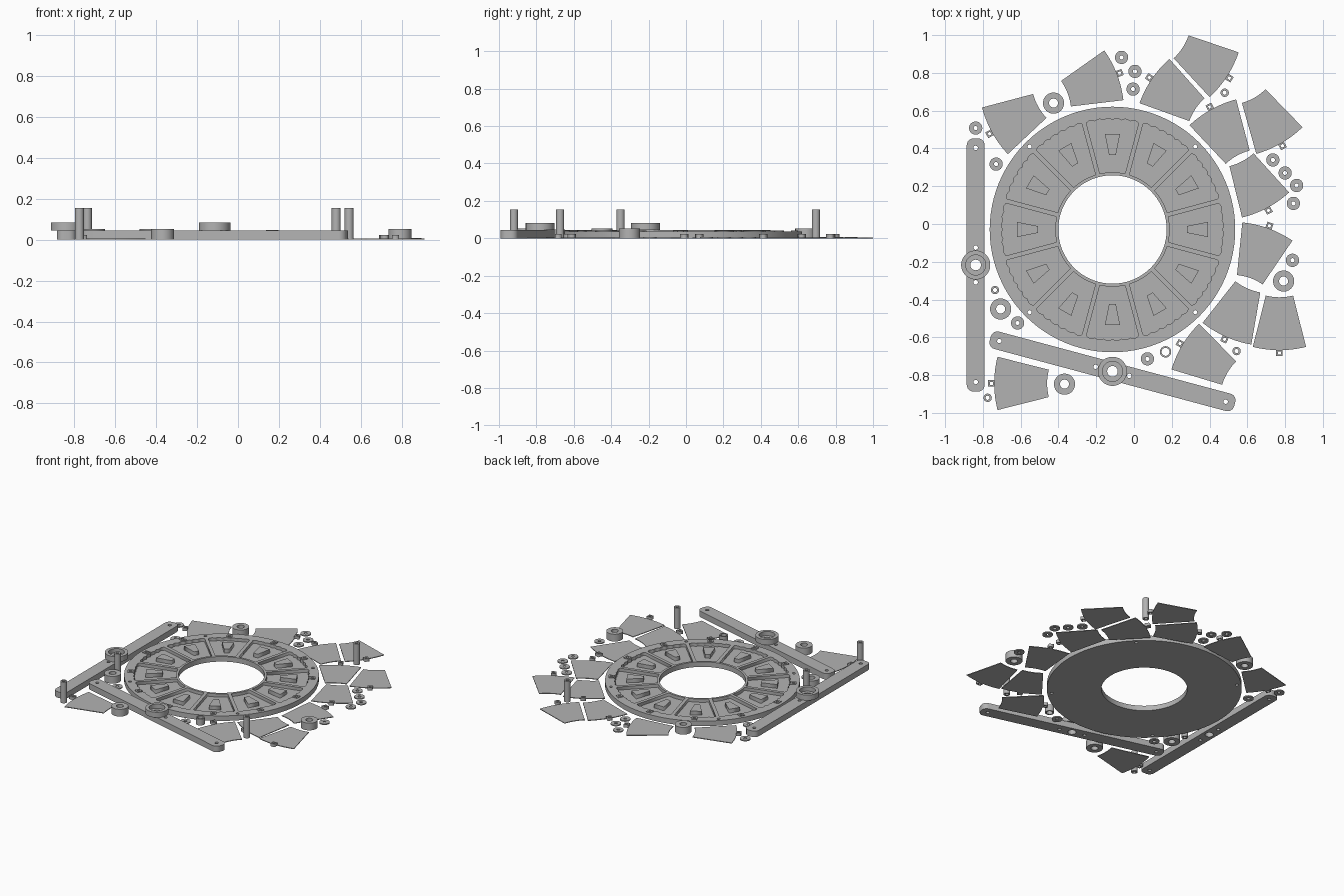
import bpy, bmesh
from math import sin, cos, asin, radians, pi

cube = bpy.data.objects.get("Cube")
if cube:
    bpy.data.objects.remove(cube, do_unlink=True)

grey = bpy.data.materials.new("plain grey")
grey.use_nodes = True
colour = (0.45, 0.45, 0.45, 1)
grey.diffuse_color = colour
grey.node_tree.nodes["Principled BSDF"].inputs["Base Color"].default_value = colour


# ---- outline helpers ----
def circle(r, x=0, y=0, n=32):
    return [(x + r * cos(2 * pi * i / n), y + r * sin(2 * pi * i / n)) for i in range(n)]


def arc(radius, a0, a1, n):
    """Arc whose radius may be a function of the fraction along it."""
    pts = []
    for i in range(n + 1):
        t = i / n
        r = radius(t) if callable(radius) else radius
        a = a0 + (a1 - a0) * t
        pts.append((r * cos(a), r * sin(a)))
    return pts


def square(half, x=0, y=0):
    return [(x - half, y - half), (x + half, y - half), (x + half, y + half), (x - half, y + half)]


def rounded_bar(length, width, r):
    pts = []
    for k, (sx, sy) in enumerate([(1, 1), (-1, 1), (-1, -1), (1, -1)]):
        cx, cy = sx * (length / 2 - r), sy * (width / 2 - r)
        for i in range(7):
            a = (k + i / 6) * pi / 2
            pts.append((cx + r * cos(a), cy + r * sin(a)))
    return pts


def place(pts, x=0, y=0, angle=0):
    c, s = cos(angle), sin(angle)
    return [(x + c * px - s * py, y + s * px + c * py) for px, py in pts]


def extrude(name, loops, z0, z1, x=0, y=0, angle=0):
    """Solid from a flat outline with holes, between two heights."""
    curve = bpy.data.curves.new(name, "CURVE")
    curve.dimensions = "2D"
    curve.fill_mode = "BOTH"
    curve.extrude = (z1 - z0) / 2
    for loop in loops:
        sp = curve.splines.new("POLY")
        sp.points.add(len(loop) - 1)
        for p, (px, py) in zip(sp.points, loop):
            p.co = (px, py, 0, 1)
        sp.use_cyclic_u = True
    temp = bpy.data.objects.new(name + " outline", curve)
    mesh = bpy.data.meshes.new_from_object(temp)
    bpy.data.objects.remove(temp)
    bpy.data.curves.remove(curve)
    bm = bmesh.new()
    bm.from_mesh(mesh)
    bmesh.ops.remove_doubles(bm, verts=bm.verts, dist=0.00005)
    bmesh.ops.recalc_face_normals(bm, faces=bm.faces)
    bm.to_mesh(mesh)
    bm.free()
    mesh.materials.clear()
    mesh.materials.append(grey)
    mesh.name = name
    ob = bpy.data.objects.new(name, mesh)
    ob.location = (x, y, (z0 + z1) / 2)
    ob.rotation_euler.z = angle
    bpy.context.collection.objects.link(ob)
    parts.append(ob)
    return ob


parts = []
CX, CY = -0.114, -0.029
FLOOR, RIM = 0.014, 0.037

# ---- main ring: floor plate and pocketed frame ----
screw_holes = [circle(0.011, 0.62 * cos(a), 0.62 * sin(a), 12)
               for a in (radians(45 + 90 * k) for k in range(4))]
outer, bore = circle(0.65, n=96), circle(0.287, n=72)
extrude("ring_floor", [outer, bore] + screw_holes, 0, FLOOR, CX, CY)


def scallop(t):
    return 0.58 + 0.008 * abs(sin(6 * pi * t))


half_out = radians(15) - asin(0.012 / 0.58)
half_in = radians(15) - asin(0.012 / 0.303)
pocket = arc(scallop, -half_out, half_out, 36) + arc(0.303, half_in, -half_in, 8)
turns = [radians(30 * k) for k in range(12)]
extrude("ring_frame", [outer, bore] + screw_holes + [place(pocket, angle=a) for a in turns],
        FLOOR, RIM, CX, CY)

# ---- trapezoid blocks in the pockets and sockets on the rim ----
block = [(0.395, -0.018), (0.505, -0.04), (0.505, 0.04), (0.395, 0.018)]
for a in turns:
    extrude("pocket_block", [block], FLOOR, 0.042, CX, CY, a)
    extrude("rim_socket", [square(0.019), square(0.009)], RIM, 0.042,
            CX + 0.61 * cos(a), CY + 0.61 * sin(a), a)

# ---- long bars with bearing hubs ----
for x, y, deg in [(-0.838, -0.217, 90), (-0.114, -0.78, -15)]:
    a = radians(deg)
    holes = [circle(0.012, d, 0, 12) for d in (-0.62, -0.092, 0.092, 0.62)]
    extrude("long_bar", [rounded_bar(1.34, 0.095, 0.036), circle(0.028)] + holes, 0, 0.044, x, y, a)
    extrude("hub_base", [circle(0.077, n=48), circle(0.028)], 0.044, 0.052, x, y)
    extrude("hub_wall", [circle(0.077, n=48), circle(0.053, n=48)], 0.052, 0.083, x, y)

# ---- loose fan plates, each with a socket on its wide edge ----
spread = radians(14.2)
fan = arc(0.575, -spread, spread, 14) + arc(0.295, spread, -spread, 8)
fan = place(fan, -0.42)
for x, y, deg in [(-0.616, 0.56, 209), (-0.235, 0.738, 21), (0.222, 0.68, 146),
                  (0.362, 0.865, -33), (0.484, 0.471, 119), (0.701, 0.561, -60),
                  (0.632, 0.222, -62), (0.659, -0.169, 70), (0.548, -0.455, 246),
                  (0.77, -0.513, 270), (0.389, -0.72, 149), (-0.585, -0.844, 180)]:
    a = radians(deg)
    extrude("fan_plate", [fan], 0, 0.005, x, y, a)
    extrude("fan_socket", [square(0.017), square(0.008)], 0, 0.022,
            x + 0.17 * cos(a), y + 0.17 * sin(a), a)

# ---- tall tubes ----
for x, y in [(-0.775, -0.92), (-0.736, -0.35), (0.48, 0.695), (0.543, -0.673)]:
    extrude("tall_tube", [circle(0.022, n=24), circle(0.011, n=16)], 0, 0.155, x, y)

# ---- thick spacers ----
for x, y in [(-0.426, 0.64), (-0.706, -0.45), (-0.368, -0.848), (0.792, -0.302)]:
    extrude("thick_spacer", [circle(0.056, n=40), circle(0.024, n=24)], 0, 0.053, x, y)

# ---- thin washers ----
for x, y in [(-0.838, 0.508), (-0.73, 0.317), (-0.616, -0.524), (-0.066, 0.882),
             (0.005, 0.808), (-0.005, 0.714), (0.735, 0.339), (0.8, 0.27),
             (0.861, 0.204), (0.844, 0.109), (0.839, -0.192), (0.071, -0.714)]:
    extrude("thin_washer", [circle(0.035), circle(0.011, n=16)], 0, 0.008, x, y)

# ---- single thin-walled bush ----
extrude("small_bush", [circle(0.03), circle(0.021, n=24)], 0, 0.047, 0.167, -0.677)

# ---- smooth round walls, keep edges sharp ----
for ob in bpy.context.view_layer.objects:
    ob.select_set(ob in parts)
bpy.context.view_layer.objects.active = parts[0]
bpy.ops.object.shade_smooth_by_angle(angle=radians(31))
